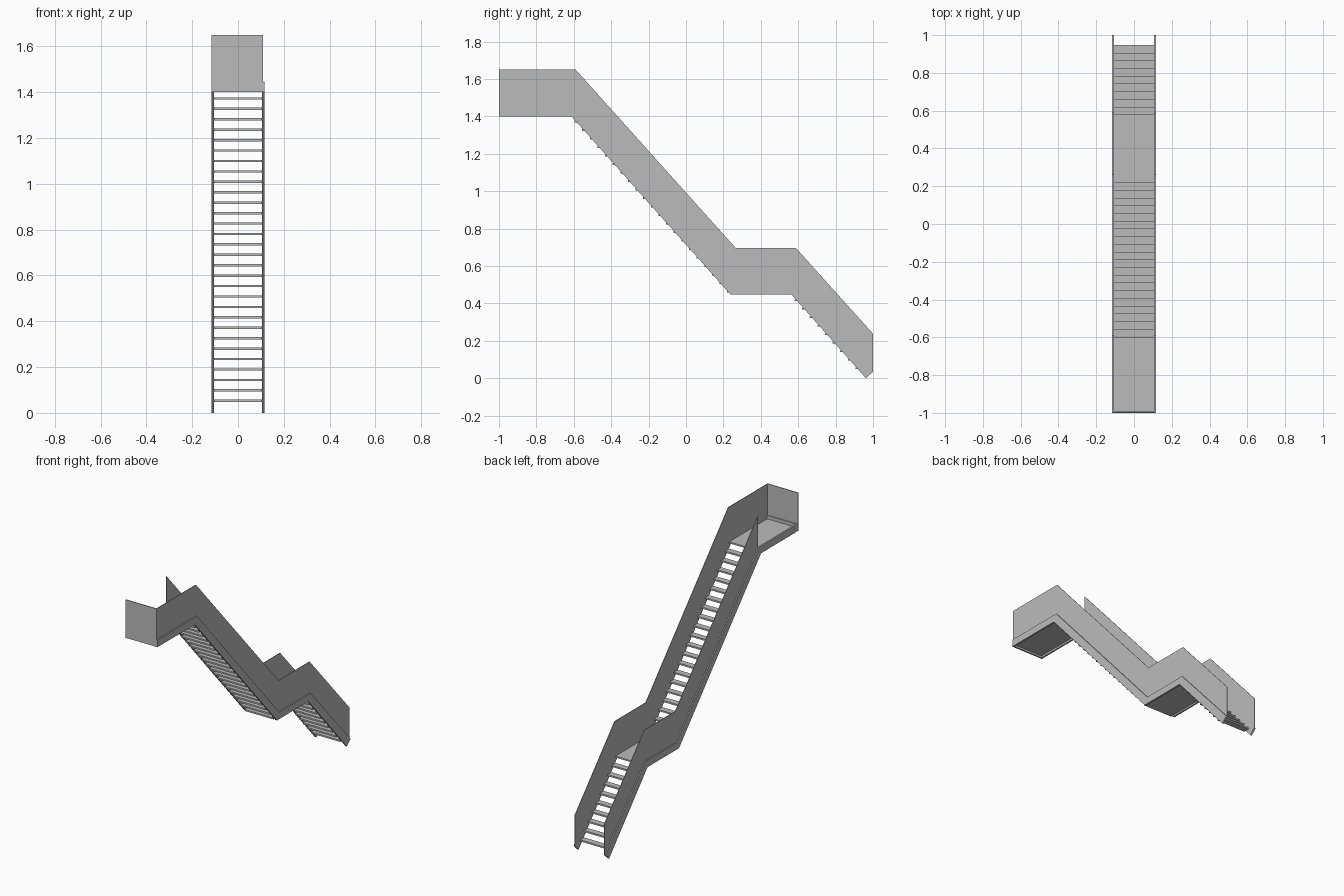
import bpy
import bmesh

cube = bpy.data.objects.get("Cube")
if cube:
    bpy.data.objects.remove(cube, do_unlink=True)

grey = bpy.data.materials.new("plain_grey")
grey.use_nodes = True
colour = (0.5, 0.5, 0.5, 1)
grey.diffuse_color = colour
grey.node_tree.nodes["Principled BSDF"].inputs["Base Color"].default_value = colour


def extrude_profile(name, profile, x0, x1):
    """Extrude a (y, z) outline across x."""
    bm = bmesh.new()
    face = bm.faces.new([bm.verts.new((x0, y, z)) for y, z in profile])
    moved = bmesh.ops.extrude_face_region(bm, geom=[face])["geom"]
    verts = [v for v in moved if isinstance(v, bmesh.types.BMVert)]
    bmesh.ops.translate(bm, verts=verts, vec=(x1 - x0, 0, 0))
    bmesh.ops.recalc_face_normals(bm, faces=bm.faces)
    mesh = bpy.data.meshes.new(name)
    bm.to_mesh(mesh)
    bm.free()
    mesh.materials.append(grey)
    obj = bpy.data.objects.new(name, mesh)
    bpy.context.collection.objects.link(obj)
    return obj


def box(name, x0, x1, y0, y1, z0, z1):
    return extrude_profile(name, [(y0, z0), (y1, z0), (y1, z1), (y0, z1)], x0, x1)


# Shared side outlines, from the top platform down to the foot
lower = [(-1, 1.4), (-0.612, 1.4), (0.238, 0.447), (0.564, 0.447), (0.962, 0)]
upper = [(-1, 1.447), (-0.59, 1.447), (0.262, 0.492), (0.587, 0.492), (1, 0.035)]
rail = [(-1, 1.65), (-0.59, 1.65), (0.265, 0.697), (0.587, 0.697), (1, 0.238)]
INNER, OUTER = 0.105, 0.116

# Stringers and solid side panels; the right side of the platform stays open
for side, name in ((1, "left"), (-1, "right")):
    extrude_profile(name + "_stringer", lower + upper[::-1], side * INNER, side * OUTER)
    first = 0 if side == 1 else 1
    extrude_profile(name + "_side_panel", upper[first:] + rail[first:][::-1],
                    side * INNER, side * (INNER + 0.004))

# Open treads, with the landing taking the place of one step
RISE, GOING, THICK = 0.0455, 0.0408, 0.01


def flight(name, count, front, bottom):
    for i in range(count):
        y, z = front - i * GOING, bottom + i * RISE
        box(f"{name}_tread_{i + 1}", -INNER, INNER, y - GOING, y, z, z + THICK)


flight("lower", 9, 0.947, 0.048)
flight("upper", 20, 0.22, 0.503)

# Landing and top platform floors
box("landing_floor", -INNER, INNER, 0.22, 0.58, 0.457, 0.467)
box("platform_floor", -INNER, INNER, -0.993, -0.597, 1.412, 1.422)

# Platform front edge and end panel
box("platform_front_beam", -INNER, INNER, -1, -0.99, 1.4, 1.445)
box("platform_end_panel", -OUTER, INNER, -1, -0.995, 1.445, 1.65)
